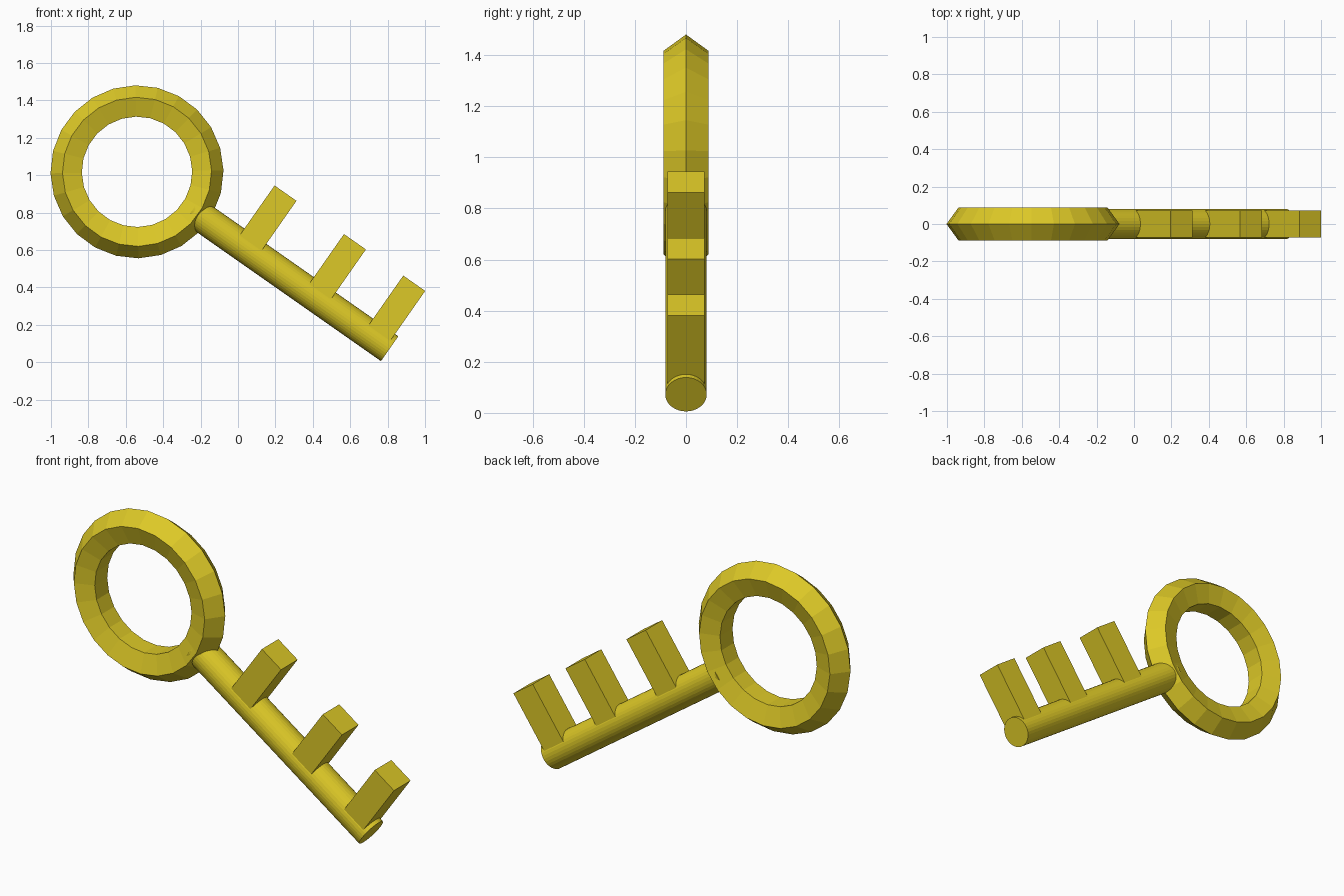
import bpy, math
from mathutils import Matrix, Vector

if "Cube" in bpy.data.objects:
    bpy.data.objects.remove(bpy.data.objects["Cube"])

CENTRE = Vector((-0.54, 0, 1.018))
TILT = math.radians(35)
# Key frame: local x runs along the shaft away from the ring, local z along the teeth
KEY = Matrix.Translation(CENTRE) @ Matrix.Rotation(TILT, 4, 'Y')

gold = bpy.data.materials.new("gold")
gold.diffuse_color = (0.72, 0.58, 0.02, 1)
gold.use_nodes = True
gold.node_tree.nodes["Principled BSDF"].inputs["Base Color"].default_value = gold.diffuse_color


def finish(name, local):
    ob = bpy.context.object
    ob.name = name
    ob.matrix_world = local
    ob.data.materials.append(gold)
    return ob


# Ring handle: torus with a five-sided section, ridge outward
bpy.ops.mesh.primitive_torus_add(major_segments=24, minor_segments=5,
                                 major_radius=0.37, minor_radius=0.0925)
finish("ring_handle", Matrix.Translation(CENTRE)
       @ Matrix.Rotation(math.radians(-1), 4, 'Y')
       @ Matrix.Rotation(math.radians(90), 4, 'X'))

# Round shaft, starting inside the ring
START, END = 0.36, 1.649
bpy.ops.mesh.primitive_cylinder_add(vertices=32, radius=0.081, depth=END - START)
finish("shaft", KEY @ Matrix.Translation(((START + END) / 2, 0, 0))
       @ Matrix.Rotation(math.radians(90), 4, 'Y'))

# Three square teeth
for i, u in enumerate((0.716, 1.169, 1.556)):
    bpy.ops.mesh.primitive_cube_add(size=1)
    finish(f"tooth_{i + 1}", KEY @ Matrix.Translation((u, 0, 0.181))
           @ Matrix.Diagonal((0.143, 0.144, 0.362, 1)))
